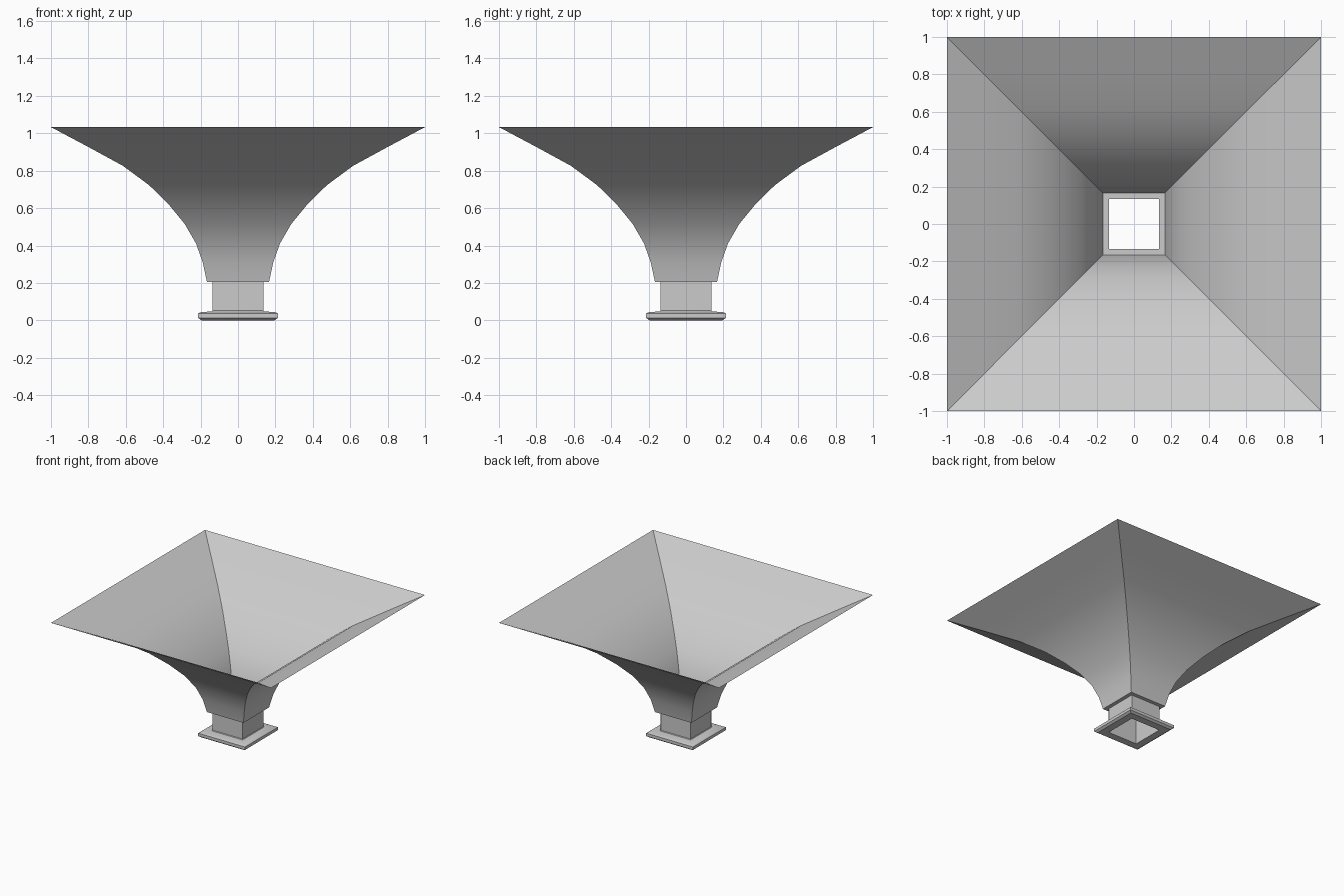
import bpy
import bmesh
import math

cube = bpy.data.objects.get("Cube")
if cube:
    bpy.data.objects.remove(cube, do_unlink=True)

# One plain grey metal
metal = bpy.data.materials.new("grey metal")
metal.use_nodes = True
GREY = (0.6, 0.6, 0.6, 1)
metal.diffuse_color = GREY
metal.node_tree.nodes["Principled BSDF"].inputs["Base Color"].default_value = GREY


def square_loft(name, profile, closed=False):
    """Skin square rings given as (half width, height) pairs."""
    bm = bmesh.new()
    rings = [[bm.verts.new((sx * r, sy * r, z))
              for sx, sy in ((-1, -1), (1, -1), (1, 1), (-1, 1))]
             for r, z in profile]
    pairs = list(zip(rings, rings[1:]))
    if closed:
        pairs.append((rings[-1], rings[0]))
    for low, high in pairs:
        for i in range(4):
            j = (i + 1) % 4
            bm.faces.new((low[i], low[j], high[j], high[i]))
    mesh = bpy.data.meshes.new(name)
    bm.to_mesh(mesh)
    bm.free()
    mesh.materials.append(metal)
    obj = bpy.data.objects.new(name, mesh)
    bpy.context.collection.objects.link(obj)
    bpy.ops.object.select_all(action="DESELECT")
    obj.select_set(True)
    bpy.context.view_layer.objects.active = obj
    bpy.ops.object.shade_smooth_by_angle(angle=math.radians(30))
    return obj


TUBE = 0.135
THROAT_Z, MOUTH_Z = 0.205, 1.033

# Flared horn, a thin sheet in even height steps
widths = (0.166, 0.188, 0.225, 0.285, 0.37, 0.475, 0.615, 0.805, 1.0)
step = (MOUTH_Z - THROAT_Z) / (len(widths) - 1)
square_loft("flared_horn", [(w, THROAT_Z + i * step) for i, w in enumerate(widths)])

# Flat ledge where the horn meets the tube
square_loft("throat_ledge", [(TUBE, THROAT_Z), (widths[0], THROAT_Z)])

# Square feed tube
square_loft("feed_tube", [(TUBE, 0.0), (TUBE, THROAT_Z)])

# Mounting flange with bevelled rims and a small collar
square_loft("mounting_flange", [
    (TUBE, 0.0), (0.195, 0.0), (0.213, 0.013), (0.213, 0.037),
    (0.2, 0.043), (0.14, 0.048), (TUBE, 0.052)], closed=True)
